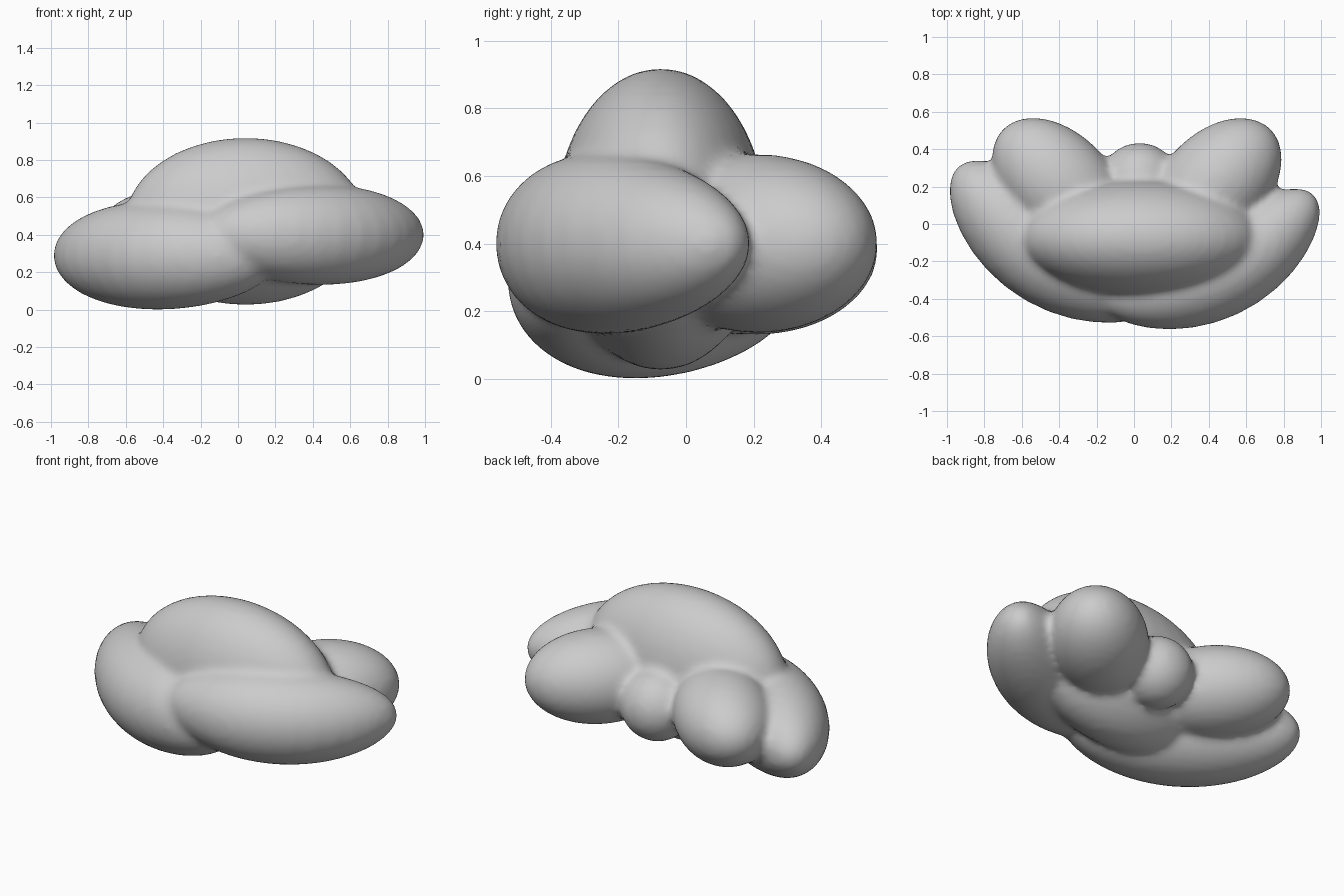
import bpy
from math import radians

cube = bpy.data.objects.get("Cube")
if cube:
    bpy.data.objects.remove(cube, do_unlink=True)

grey = bpy.data.materials.new("soft_grey")
grey.use_nodes = True
COLOUR = (0.6, 0.6, 0.6, 1)
grey.diffuse_color = COLOUR
grey.node_tree.nodes["Principled BSDF"].inputs["Base Color"].default_value = COLOUR


def puff(name, centre, radii, turn=0, bend=0):
    """One ellipsoid lobe, turned about the vertical axis, its tips bent backwards."""
    bpy.ops.mesh.primitive_uv_sphere_add(segments=32, ring_count=20, radius=1, location=centre)
    lobe = bpy.context.object
    lobe.name = name
    for vertex in lobe.data.vertices:
        vertex.co.y += bend * vertex.co.x ** 2
    lobe.scale = radii
    lobe.rotation_euler.z = radians(turn)
    return lobe


# Lobes of the cloud: tall centre, two long curved front lobes, two back lobes, small back bump
lobes = [
    puff("centre_dome", (0.04, -0.075, 0.472), (0.645, 0.312, 0.447)),
    puff("right_front_lobe", (-0.43, -0.15, 0.29), (0.68, 0.3, 0.29), -30, 0.35),
    puff("left_front_lobe", (0.44, -0.24, 0.4), (0.65, 0.268, 0.268), 25, 0.4),
    puff("left_back_lobe", (0.435, 0.212, 0.4), (0.42, 0.28, 0.265), 45),
    puff("right_back_lobe", (-0.4, 0.21, 0.385), (0.425, 0.28, 0.255), -45),
    puff("back_bump", (0.03, 0.23, 0.34), (0.21, 0.205, 0.205)),
]

# Join the lobes into one body
bpy.ops.object.select_all(action="DESELECT")
for lobe in lobes:
    lobe.select_set(True)
bpy.context.view_layer.objects.active = lobes[0]
bpy.ops.object.join()
cloud = bpy.context.object
cloud.name = "cloud_body"
bpy.ops.object.transform_apply(location=True, rotation=True, scale=True)

# Merge into one skin and soften the creases between lobes
skin = cloud.modifiers.new("merge_skin", "REMESH")
skin.mode = "VOXEL"
skin.voxel_size = 0.022
soften = cloud.modifiers.new("soften_creases", "SMOOTH")
soften.factor = 0.5
soften.iterations = 8
for modifier in ("merge_skin", "soften_creases"):
    bpy.ops.object.modifier_apply(modifier=modifier)

cloud.data.materials.clear()
cloud.data.materials.append(grey)
bpy.ops.object.shade_smooth()
